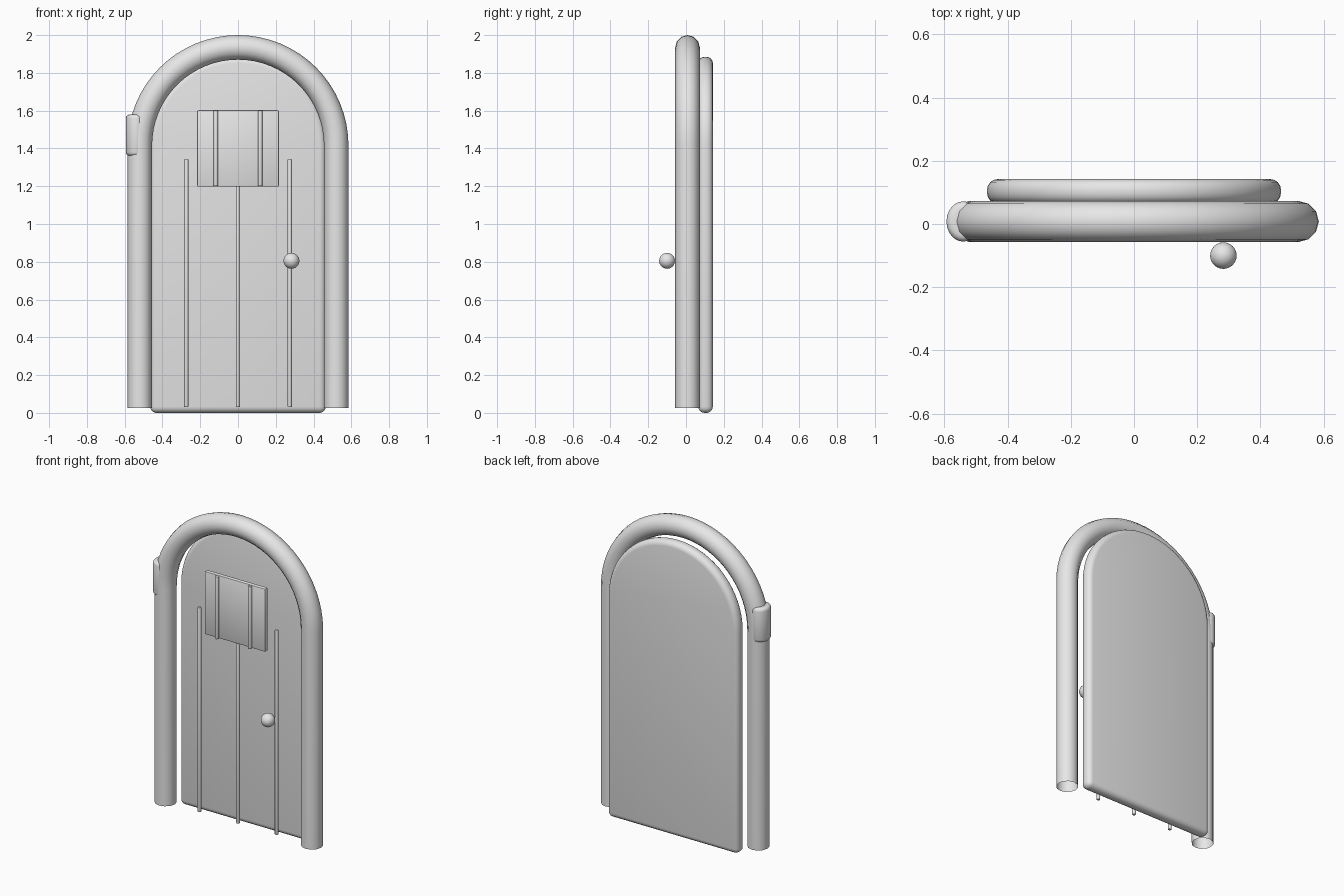
import bpy, bmesh, math
from mathutils import Matrix

if "Cube" in bpy.data.objects:
    bpy.data.objects.remove(bpy.data.objects["Cube"])

grey = bpy.data.materials.new("plain grey")
grey.diffuse_color = (0.8, 0.8, 0.8, 1)
grey.use_nodes = True
grey.node_tree.nodes["Principled BSDF"].inputs["Base Color"].default_value = grey.diffuse_color


def finish(name, bm, bevel=0, segments=3, angle=40):
    """Turn a bmesh into a named, shaded, optionally bevelled object."""
    bmesh.ops.recalc_face_normals(bm, faces=bm.faces)
    mesh = bpy.data.meshes.new(name)
    bm.to_mesh(mesh)
    bm.free()
    mesh.materials.append(grey)
    ob = bpy.data.objects.new(name, mesh)
    bpy.context.collection.objects.link(ob)
    bpy.context.view_layer.objects.active = ob
    ob.select_set(True)
    if bevel:
        mod = ob.modifiers.new("rounding", 'BEVEL')
        mod.width = bevel
        mod.segments = segments
        mod.limit_method = 'ANGLE'
        mod.angle_limit = math.radians(40)
        bpy.ops.object.modifier_apply(modifier=mod.name)
    bpy.ops.object.shade_smooth_by_angle(angle=math.radians(angle))
    ob.select_set(False)
    return ob


def arch(radius, spring, bottom, steps):
    """Arch outline as (x, z, outward x, outward z), from bottom right to bottom left."""
    pts = [(radius, bottom, 1, 0)]
    for i in range(steps + 1):
        a = math.pi * i / steps
        c, s = math.cos(a), math.sin(a)
        pts.append((radius * c, spring + radius * s, c, s))
    return pts + [(-radius, bottom, -1, 0)]


def rod(name, x, y, z0, z1, r, sides=12, squash=1, bevel=0):
    bm = bmesh.new()
    bmesh.ops.create_cone(bm, cap_ends=True, segments=sides, radius1=r, radius2=r, depth=z1 - z0)
    bmesh.ops.scale(bm, vec=(squash, 1, 1), verts=bm.verts)
    bmesh.ops.translate(bm, vec=(x, y, (z0 + z1) / 2), verts=bm.verts)
    return finish(name, bm, bevel)


# Frame: open tube swept along the arch
bm = bmesh.new()
SIDES, R = 12, 0.065
rings = []
for x, z, ox, oz in arch(0.52, 1.415, 0.025, 32):
    ring = []
    for k in range(SIDES):
        t = 2 * math.pi * k / SIDES
        d = R * math.cos(t)
        ring.append(bm.verts.new((x + ox * d, 0.008 + R * math.sin(t), z + oz * d)))
    rings.append(ring)
for a, b in zip(rings, rings[1:]):
    for k in range(SIDES):
        n = (k + 1) % SIDES
        bm.faces.new((a[k], a[n], b[n], b[k]))
finish("door_frame", bm)

# Door slab: extruded arch with rounded edges
bm = bmesh.new()
face = bm.faces.new([bm.verts.new((x, 0.065, z)) for x, z, _, _ in arch(0.465, 1.42, 0, 32)])
ext = bmesh.ops.extrude_face_region(bm, geom=[face])
bmesh.ops.translate(bm, vec=(0, 0.077, 0), verts=[v for v in ext["geom"] if isinstance(v, bmesh.types.BMVert)])
finish("door_slab", bm, bevel=0.033, segments=4)

# Plank strips standing in front of the slab
for name, x in (("left", -0.274), ("middle", 0), ("right", 0.274)):
    rod(name + "_plank_strip", x, 0, 0.03, 1.345, 0.011, bevel=0.004)

# Window plate and its bars
bm = bmesh.new()
bmesh.ops.create_cube(bm, size=1, matrix=Matrix.Translation((0, -0.018, 1.4)) @ Matrix.Diagonal((0.433, 0.03, 0.405, 1)))
finish("window_plate", bm, bevel=0.007, segments=2)
for name, x in (("left", -0.117), ("right", 0.117)):
    rod(name + "_window_bar", x, -0.045, 1.2, 1.602, 0.012, bevel=0.004)

# Door knob
bm = bmesh.new()
bmesh.ops.create_uvsphere(bm, u_segments=24, v_segments=16, radius=0.042, matrix=Matrix.Translation((0.283, -0.1, 0.805)))
finish("door_knob", bm)

# Hinge cuff on the left post
rod("hinge_cuff", -0.54, 0.008, 1.36, 1.58, 0.064, sides=20, squash=0.84, bevel=0.02)
